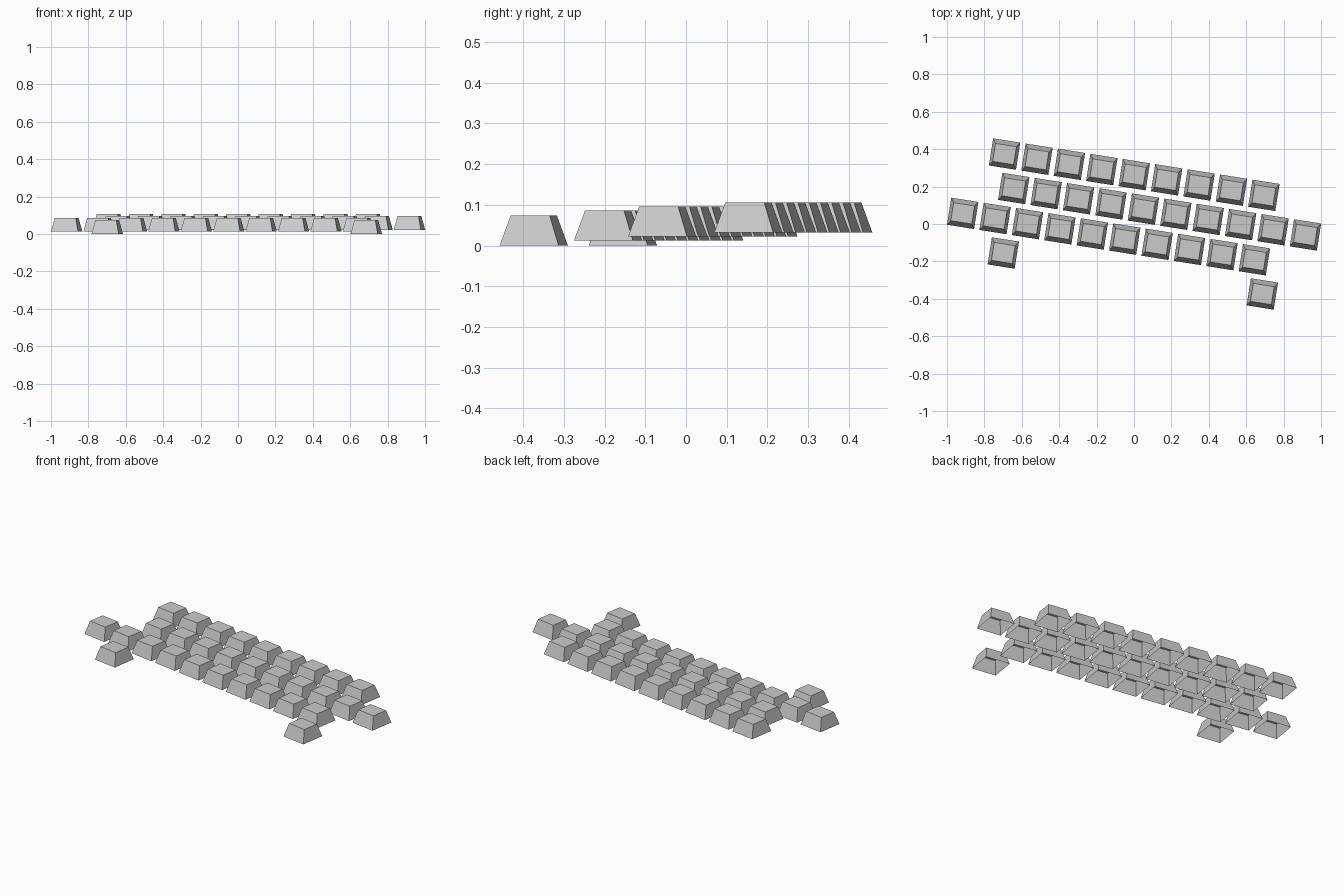
import bpy
import bmesh
import math
from mathutils import Matrix, Vector

if "Cube" in bpy.data.objects:
    bpy.data.objects.remove(bpy.data.objects["Cube"])

ANGLE = math.radians(-9.0)          # whole layout is turned about z
STEP = Vector((0.1733, -0.0276, 0)) # pitch along a row
BASE = 0.1467                       # key footprint
TOP_X, TOP_Y = 0.113, 0.097         # key top
HEIGHT = 0.074


def keycap_mesh():
    """Tapered keycap shell, open underneath."""
    bm = bmesh.new()
    bmesh.ops.create_cube(bm, size=1.0)
    for v in bm.verts:
        upper = v.co.z > 0
        v.co.x *= TOP_X if upper else BASE
        v.co.y *= TOP_Y if upper else BASE
        v.co.z = HEIGHT if upper else 0.0
    bm.normal_update()
    bottom = [f for f in bm.faces if f.normal.z < -0.9]
    bmesh.ops.delete(bm, geom=bottom, context='FACES_ONLY')
    bm.transform(Matrix.Rotation(ANGLE, 4, 'Z'))
    mesh = bpy.data.meshes.new("keycap")
    bm.to_mesh(mesh)
    bm.free()
    return mesh


keycap = keycap_mesh()

# row name, centre of first key (base height in z), number of keys
rows = [
    ("top_row_key", (-0.692, 0.374, 0.032), 9),
    ("upper_row_key", (-0.643, 0.190, 0.022), 10),
    ("home_row_key", (-0.916, 0.057, 0.012), 10),
    ("bottom_left_key", (-0.699, -0.155, 0.0), 1),
    ("bottom_right_key", (0.686, -0.374, 0.0), 1),
]

for name, start, count in rows:
    for i in range(count):
        key = bpy.data.objects.new(f"{name}_{i + 1}", keycap)
        key.location = Vector(start) + STEP * i
        bpy.context.collection.objects.link(key)
